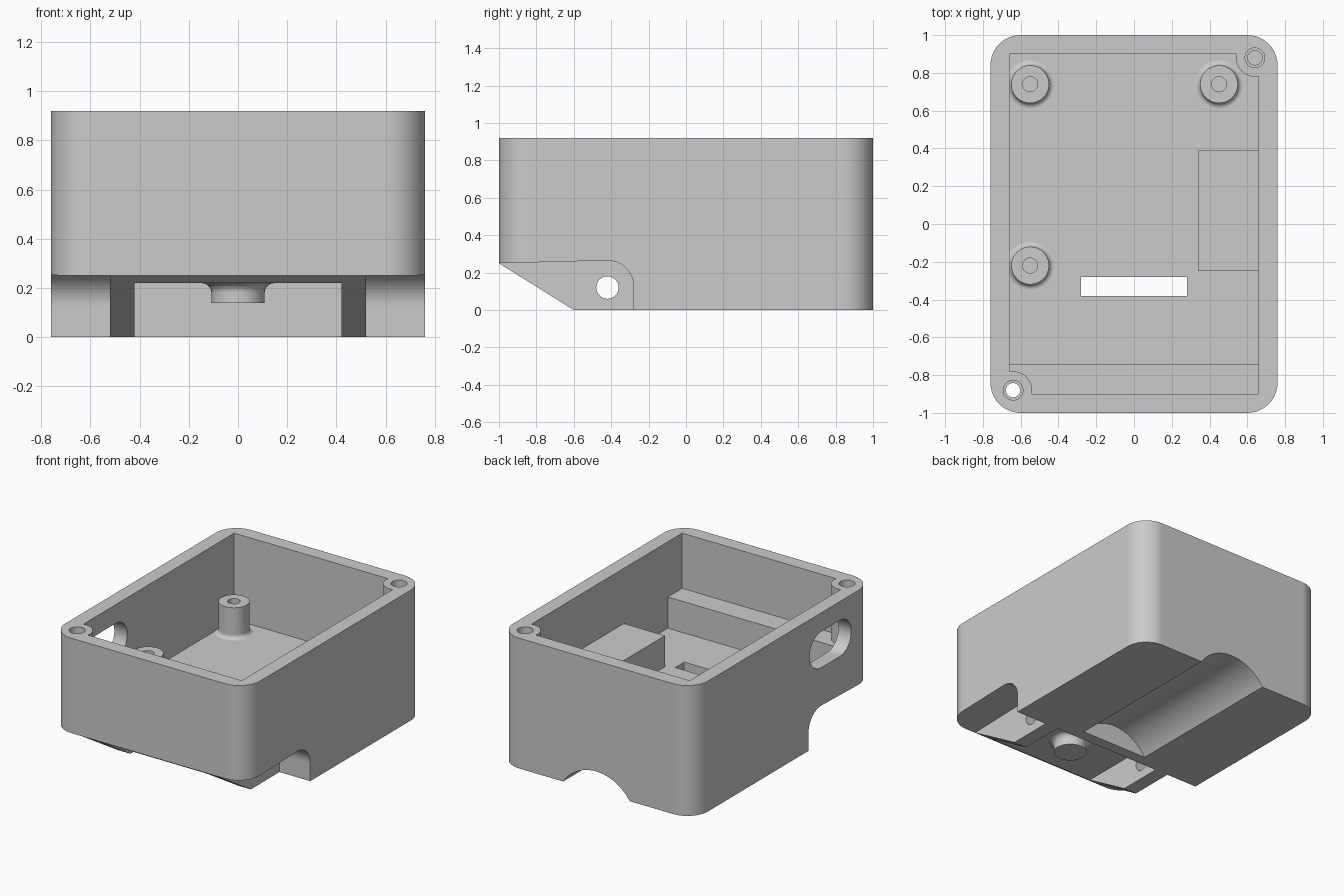
import bpy
import bmesh
from math import pi, sin, cos, asin
from mathutils import Matrix, Vector

if "Cube" in bpy.data.objects:
    bpy.data.objects.remove(bpy.data.objects["Cube"], do_unlink=True)

HEIGHT, FLOOR, DECK = 0.92, 0.31, 0.53
LOW = FLOOR - 0.03          # embedded foot of every interior part


def arc(cx, cy, r, a0, a1, n=12):
    return [(cx + r * cos(a0 + (a1 - a0) * i / n),
             cy + r * sin(a0 + (a1 - a0) * i / n)) for i in range(n + 1)]


def circle(cx, cy, r, n=48):
    return arc(cx, cy, r, 0, 2 * pi, n)[:-1]


def finish(name, bm):
    bmesh.ops.recalc_face_normals(bm, faces=bm.faces)
    mesh = bpy.data.meshes.new(name)
    bm.to_mesh(mesh)
    bm.free()
    obj = bpy.data.objects.new(name, mesh)
    bpy.context.collection.objects.link(obj)
    return obj


def prism(name, outline, axis, lo, hi):
    """Extrude a flat outline along an axis from lo to hi."""
    place = {"x": lambda u, v, w: (w, u, v),
             "y": lambda u, v, w: (u, w, v),
             "z": lambda u, v, w: (u, v, w)}[axis]
    bm = bmesh.new()
    face = bm.faces.new([bm.verts.new(place(u, v, lo)) for u, v in outline])
    new = bmesh.ops.extrude_face_region(bm, geom=[face])["geom"]
    bmesh.ops.translate(bm, vec=Vector(place(0, 0, hi - lo)),
                        verts=[g for g in new if isinstance(g, bmesh.types.BMVert)])
    return finish(name, bm)


def box(name, x, y, z):
    return prism(name, [(x[0], y[0]), (x[1], y[0]), (x[1], y[1]), (x[0], y[1])], "z", *z)


def lathe(name, profile, x, y):
    """Revolve (radius, height) points around a vertical axis."""
    bm = bmesh.new()
    verts = [bm.verts.new((r, 0, z)) for r, z in profile]
    edges = [bm.edges.new(pair) for pair in zip(verts, verts[1:])]
    bmesh.ops.spin(bm, geom=verts + edges, cent=(0, 0, 0), axis=(0, 0, 1),
                   angle=2 * pi, steps=40)
    bmesh.ops.remove_doubles(bm, verts=bm.verts, dist=0.0005)
    bmesh.ops.transform(bm, matrix=Matrix.Translation((x, y, 0)), verts=bm.verts)
    return finish(name, bm)


tools = []


def apply_tool(tool, operation):
    mod = body.modifiers.new(tool.name, "BOOLEAN")
    mod.operation, mod.solver, mod.object = operation, "EXACT", tool
    tool.hide_render = True
    tools.append(tool)


def cut(tool):
    apply_tool(tool, "DIFFERENCE")


def add(tool):
    apply_tool(tool, "UNION")


# Outer shell with rounded upright corners
outline = []
for k, (sx, sy) in enumerate([(1, 1), (-1, 1), (-1, -1), (1, -1)]):
    outline += arc(0.6 * sx, 0.84 * sy, 0.16, k * pi / 2, (k + 1) * pi / 2)
body = prism("enclosure_body", outline, "z", 0, HEIGHT)

# Cavity leaving screw posts in two opposite corners
tilt = asin(0.2)
post = arc(0.64, 0.88, 0.1, pi - tilt, 1.5 * pi + tilt, 16)
half = post + [(0.66, -0.9)]
cut(prism("cavity", half + [(-x, -y) for x, y in half], "z", FLOOR, 1.1))

# Raised front shelf and side platform
add(box("front_shelf", (-0.7, 0.7), (-0.95, -0.74), (LOW, DECK)))
add(box("side_platform", (0.34, 0.7), (-0.25, 0.39), (LOW, DECK)))

# Board standoffs with flared feet
flare = arc(0.13, FLOOR + 0.03, 0.03, 1.5 * pi, pi, 4)
standoff = [(0, LOW), (0.13, LOW)] + flare + [(0.1, DECK), (0.04, DECK),
                                              (0.04, FLOOR + 0.03), (0, FLOOR + 0.03)]
for x, y in [(-0.55, 0.74), (0.45, 0.74), (-0.55, -0.22)]:
    add(lathe("standoff", standoff, x, y))

# Stepped lid screw holes
screw = [(0, 0.2), (0.038, 0.2), (0.038, 0.7), (0.052, 0.7), (0.052, 1.1), (0, 1.1)]
for s in (1, -1):
    cut(lathe("screw_hole", screw, 0.64 * s, 0.88 * s))

# Rounded cable port in the side wall
port = (arc(-0.42, 0.66, 0.127, -pi / 2, pi / 2, 16)
        + arc(-0.63, 0.66, 0.127, pi / 2, 1.5 * pi, 16))
cut(prism("cable_port", port, "x", -0.9, -0.6))

# Sloped underside and hinge clearances beside the lugs
cut(prism("front_slope", [(-1.12, 0.325), (-0.52, -0.05), (-1.12, -0.05)], "x", -0.9, 0.9))
notch = [(-1.1, -0.1), (-1.1, 0.2474)] + arc(-0.42, 0.125, 0.14, pi / 2, 0) + [(-0.28, -0.1)]
for lo, hi in [(0.52, 0.9), (-0.9, -0.52)]:
    cut(prism("hinge_notch", notch, "x", lo, hi))

# Recess between the lugs, pivot holes and floor slot
cut(box("hinge_recess", (-0.42, 0.42), (-1.1, -0.28), (-0.1, 0.22)))
cut(prism("pivot_hole", circle(-0.42, 0.12, 0.06, 32), "x", -0.6, 0.6))
cut(box("floor_slot", (-0.28, 0.28), (-0.38, -0.28), (0.15, 0.4)))

# Spring peg hanging in the recess
peg = ([(0, 0.14), (0.108, 0.14)] + arc(0.148, 0.18, 0.04, pi, pi / 2, 5)
       + [(0.148, 0.25), (0, 0.25)])
add(lathe("spring_peg", peg, 0, -0.65))

# Curved channel under the rear
cut(prism("rear_channel", circle(0, -0.17, 0.31, 72), "y", -0.2, 1.1))

# Bake the solid and discard the helpers
bpy.context.view_layer.update()
graph = bpy.context.evaluated_depsgraph_get()
baked = bpy.data.meshes.new_from_object(body.evaluated_get(graph))
body.modifiers.clear()
body.data = baked
for tool in tools:
    bpy.data.objects.remove(tool, do_unlink=True)

# Single grey plastic
grey = bpy.data.materials.new("grey_plastic")
grey.use_nodes = True
colour = (0.6, 0.6, 0.6, 1)
grey.diffuse_color = colour
grey.node_tree.nodes["Principled BSDF"].inputs["Base Color"].default_value = colour
baked.materials.clear()
baked.materials.append(grey)
for face in baked.polygons:
    face.material_index = 0

# Smooth curves, crisp edges
bpy.ops.object.select_all(action="DESELECT")
body.select_set(True)
bpy.context.view_layer.objects.active = body
bpy.ops.object.shade_smooth_by_angle(angle=pi / 6)
normals = body.modifiers.new("flat_normals", "WEIGHTED_NORMAL")
normals.keep_sharp = True
